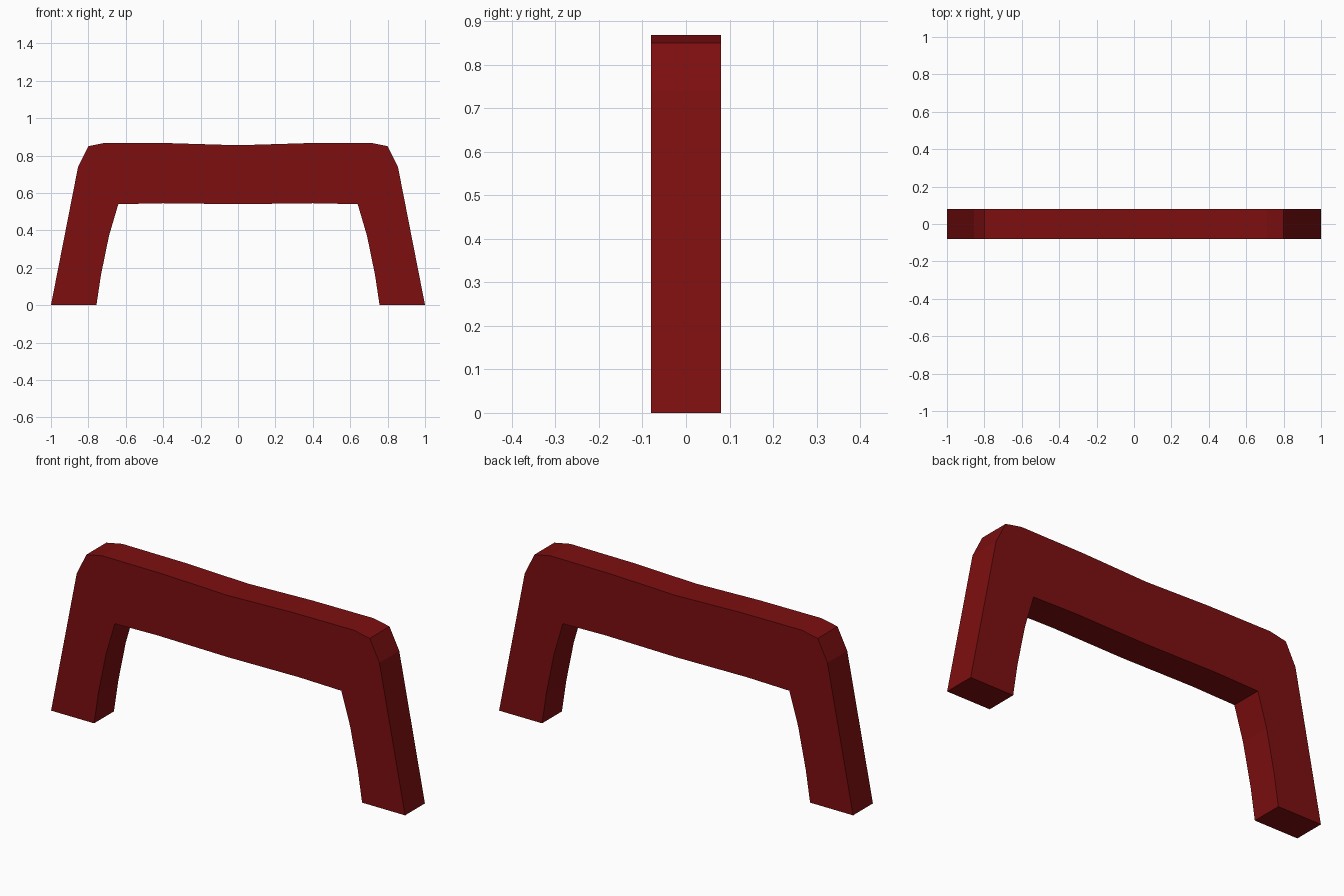
import bpy
import bmesh

cube = bpy.data.objects.get("Cube")
if cube:
    bpy.data.objects.remove(cube, do_unlink=True)

HALF_DEPTH = 0.08

# Dark red paint
paint = bpy.data.materials.new("dark_red")
paint.use_nodes = True
colour = (0.205, 0.0045, 0.005, 1.0)
paint.diffuse_color = colour
paint.node_tree.nodes["Principled BSDF"].inputs["Base Color"].default_value = colour

# Left half of the outline (x, z): outer edge from foot to middle, inner edge likewise
outer = [(1.0, 0.0), (0.855, 0.74), (0.80, 0.85), (0.71, 0.868), (0.36, 0.866), (0.0, 0.855)]
inner = [(0.757, 0.0), (0.733, 0.16), (0.69, 0.37), (0.64, 0.54), (0.4, 0.545), (0.0, 0.54)]


def mirrored(edge):
    """Continue a half edge across the centre to the other foot."""
    return edge + [(-x, z) for x, z in reversed(edge[:-1])]


outline = mirrored(outer) + mirrored(inner)[::-1]

# Arched handle: the outline extruded through its depth
bm = bmesh.new()
face = bm.faces.new([bm.verts.new((x, -HALF_DEPTH, z)) for x, z in outline])
extruded = bmesh.ops.extrude_face_region(bm, geom=[face], use_keep_orig=True)
back = [v for v in extruded["geom"] if isinstance(v, bmesh.types.BMVert)]
bmesh.ops.translate(bm, verts=back, vec=(0, 2 * HALF_DEPTH, 0))
bmesh.ops.recalc_face_normals(bm, faces=bm.faces)

mesh = bpy.data.meshes.new("arched_handle")
bm.to_mesh(mesh)
bm.free()
mesh.materials.append(paint)
handle = bpy.data.objects.new("arched_handle", mesh)
bpy.context.collection.objects.link(handle)
